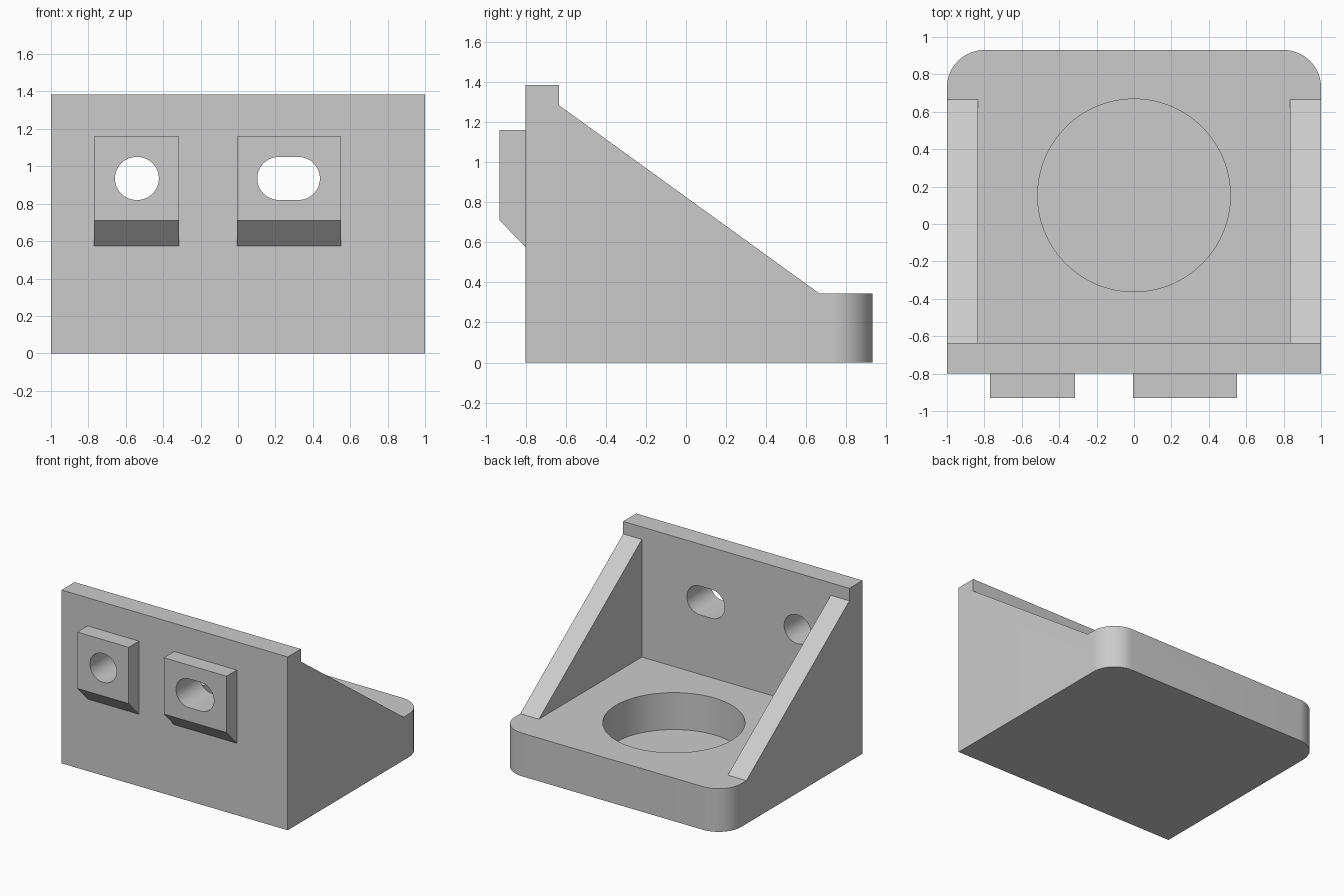
import bpy, bmesh, math

cube = bpy.data.objects.get("Cube")
if cube:
    bpy.data.objects.remove(cube, do_unlink=True)

grey = bpy.data.materials.new("plain grey")
grey.use_nodes = True
colour = (0.6, 0.6, 0.6, 1)
grey.diffuse_color = colour
grey.node_tree.nodes["Principled BSDF"].inputs["Base Color"].default_value = colour


def prism(name, points, axis, lo, hi):
    """Extrude a flat outline along an axis from lo to hi."""
    place = {"x": lambda u, v, w: (w, u, v),
             "y": lambda u, v, w: (u, w, v),
             "z": lambda u, v, w: (u, v, w)}[axis]
    bm = bmesh.new()
    rings = [[bm.verts.new(place(u, v, w)) for u, v in points] for w in (lo, hi)]
    for ring in rings:
        bm.faces.new(ring)
    n = len(points)
    for i in range(n):
        j = (i + 1) % n
        bm.faces.new((rings[0][i], rings[0][j], rings[1][j], rings[1][i]))
    bmesh.ops.recalc_face_normals(bm, faces=bm.faces)
    mesh = bpy.data.meshes.new(name)
    bm.to_mesh(mesh)
    bm.free()
    mesh.materials.append(grey)
    obj = bpy.data.objects.new(name, mesh)
    bpy.context.collection.objects.link(obj)
    return obj


def arc(cx, cy, r, start, end, steps):
    angles = [math.radians(start + (end - start) * i / steps) for i in range(steps + 1)]
    return [(cx + r * math.cos(a), cy + r * math.sin(a)) for a in angles]


def slot(x1, x2, z, r):
    return arc(x2, z, r, -90, 90, 24) + arc(x1, z, r, 90, 270, 24)


def rect(u1, u2, v1, v2):
    return [(u1, v1), (u2, v1), (u2, v2), (u1, v2)]


def activate(obj):
    bpy.ops.object.select_all(action="DESELECT")
    obj.select_set(True)
    bpy.context.view_layer.objects.active = obj


def combine(obj, tool, operation="DIFFERENCE"):
    activate(obj)
    mod = obj.modifiers.new("cut", "BOOLEAN")
    mod.operation = operation
    mod.solver = "EXACT"
    mod.object = tool
    bpy.ops.object.modifier_apply(modifier=mod.name)


FLOOR, WALL_FRONT, WALL_BACK, BACK = 0.345, -0.8, -0.635, 0.93

# Bracket body: side profile trimmed to a footprint with rounded back corners
body = prism("bracket_body", [
    (WALL_FRONT, 0), (1.1, 0), (1.1, FLOOR), (0.665, FLOOR),
    (WALL_BACK, 1.285), (WALL_BACK, 1.385), (WALL_FRONT, 1.385)], "x", -1.1, 1.1)
footprint = prism("footprint_trim",
                  [(-1, -1.2), (1, -1.2)]
                  + arc(0.8, BACK - 0.2, 0.2, 0, 90, 16)
                  + arc(-0.8, BACK - 0.2, 0.2, 90, 180, 16), "z", -0.5, 2)
combine(body, footprint, "INTERSECT")

# Pocket between the side gussets, and the round blind recess in the base
pocket = prism("pocket_cutter", rect(-0.835, 0.835, WALL_BACK, 1.2), "z", FLOOR, 2)
recess = prism("recess_cutter", arc(0, 0.153, 0.515, 0, 357, 119), "z", 0.05, 1)
combine(body, pocket)
combine(body, recess)
helpers = [footprint, pocket, recess]
parts = [body]

# Front lugs with sloped undersides, each with a hole through the wall
for name, left, right, hole in (
        ("round_hole_lug", -0.77, -0.315, slot(-0.543, -0.538, 0.935, 0.115)),
        ("slotted_lug", -0.005, 0.55, slot(0.218, 0.323, 0.935, 0.115))):
    lug = prism(name, [(WALL_FRONT, 0.575), (WALL_FRONT, 1.16),
                       (-BACK, 1.16), (-BACK, 0.71)], "x", left, right)
    cutter = prism(name + "_cutter", hole, "y", -1.2, -0.4)
    combine(lug, cutter)
    combine(body, cutter)
    parts.append(lug)
    helpers.append(cutter)

for helper in helpers:
    bpy.data.objects.remove(helper, do_unlink=True)

for part in parts:
    activate(part)
    bpy.ops.object.shade_smooth_by_angle(angle=math.radians(30))
